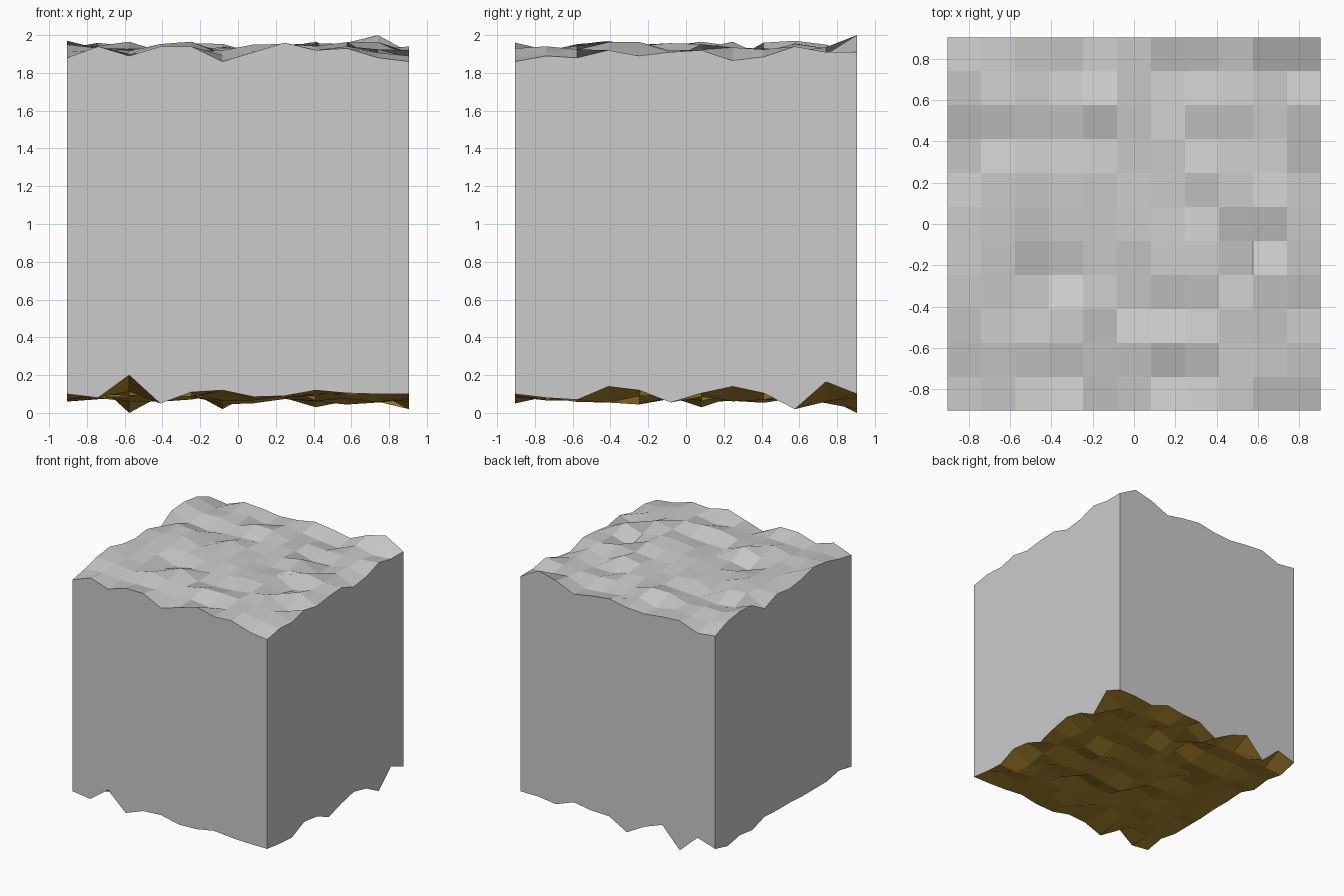
import bpy, bmesh, random

if "Cube" in bpy.data.objects:
    bpy.data.objects.remove(bpy.data.objects["Cube"])

random.seed(4)
N = 12            # grid points per side
H = 0.905         # half width
pos = [-H + 2 * H * i / (N - 1) for i in range(N)]

# Rim heights: front/back run along x, left/right run along y
TOP = dict(
    front=[1.88, 1.94, 1.89, 1.94, 1.94, 1.86, 1.91, 1.96, 1.92, 1.93, 1.88, 1.86],
    back=[1.89, 1.87, 1.93, 1.92, 1.90, 1.91, 1.94, 1.92, 1.89, 1.96, 2.00, 1.91],
    left=[1.88, 1.91, 1.95, 1.97, 1.93, 1.91, 1.93, 1.87, 1.96, 1.97, 1.95, 1.89],
    right=[1.86, 1.89, 1.88, 1.92, 1.89, 1.91, 1.92, 1.865, 1.885, 1.94, 1.91, 1.91])
BOTTOM = dict(
    front=[.10, .08, .20, .05, .11, .12, .085, .09, .12, .105, .10, .10],
    back=[.10, .15, .00, .17, .11, .02, .11, .115, .14, .08, .10, .10],
    left=[.10, .13, .10, .10, .10, .11, .11, .12, .07, .09, .06, .10],
    right=[.10, .08, .07, .14, .12, .055, .105, .14, .105, .02, .165, .10])


def height(rim, i, j, mean, low, high):
    """Rim profile on the border, random bumps inside."""
    if j == 0:
        return rim["front"][i]
    if j == N - 1:
        return rim["back"][i]
    if i == 0:
        return rim["left"][j]
    if i == N - 1:
        return rim["right"][j]
    return min(high, max(low, random.gauss(mean, 0.025)))


def layer(bm, rim, mean, low, high):
    return [[bm.verts.new((pos[i], pos[j], height(rim, i, j, mean, low, high)))
             for j in range(N)] for i in range(N)]


bm = bmesh.new()
top = layer(bm, TOP, 1.92, 1.87, 1.965)
low = layer(bm, BOTTOM, 0.085, 0.03, 0.14)

# Bumpy top and rough underside
for i in range(N - 1):
    for j in range(N - 1):
        ring = [(i, j), (i + 1, j), (i + 1, j + 1), (i, j + 1)]
        bm.faces.new([top[a][b] for a, b in ring])
        under = bm.faces.new([low[a][b] for a, b in reversed(ring)])
        under.material_index = 1

# Flat side walls around the border
border = ([(i, 0) for i in range(N - 1)] + [(N - 1, j) for j in range(N - 1)]
          + [(i, N - 1) for i in range(N - 1, 0, -1)] + [(0, j) for j in range(N - 1, 0, -1)])
for k, (a, b) in enumerate(border):
    c, d = border[(k + 1) % len(border)]
    bm.faces.new([low[a][b], low[c][d], top[c][d], top[a][b]])

mesh = bpy.data.meshes.new("ground_block")
bm.to_mesh(mesh)
bm.free()
block = bpy.data.objects.new("ground_block", mesh)
bpy.context.collection.objects.link(block)

# Grey body, brown underside
grey = bpy.data.materials.new("grey")
grey.diffuse_color = (0.8, 0.8, 0.8, 1)
grey.use_nodes = True
grey.node_tree.nodes["Principled BSDF"].inputs["Base Color"].default_value = grey.diffuse_color
brown = bpy.data.materials.new("brown_soil")
brown.diffuse_color = (0.45, 0.26, 0.03, 1)
brown.use_nodes = True
brown.node_tree.nodes["Principled BSDF"].inputs["Base Color"].default_value = brown.diffuse_color
mesh.materials.append(grey)
mesh.materials.append(brown)
